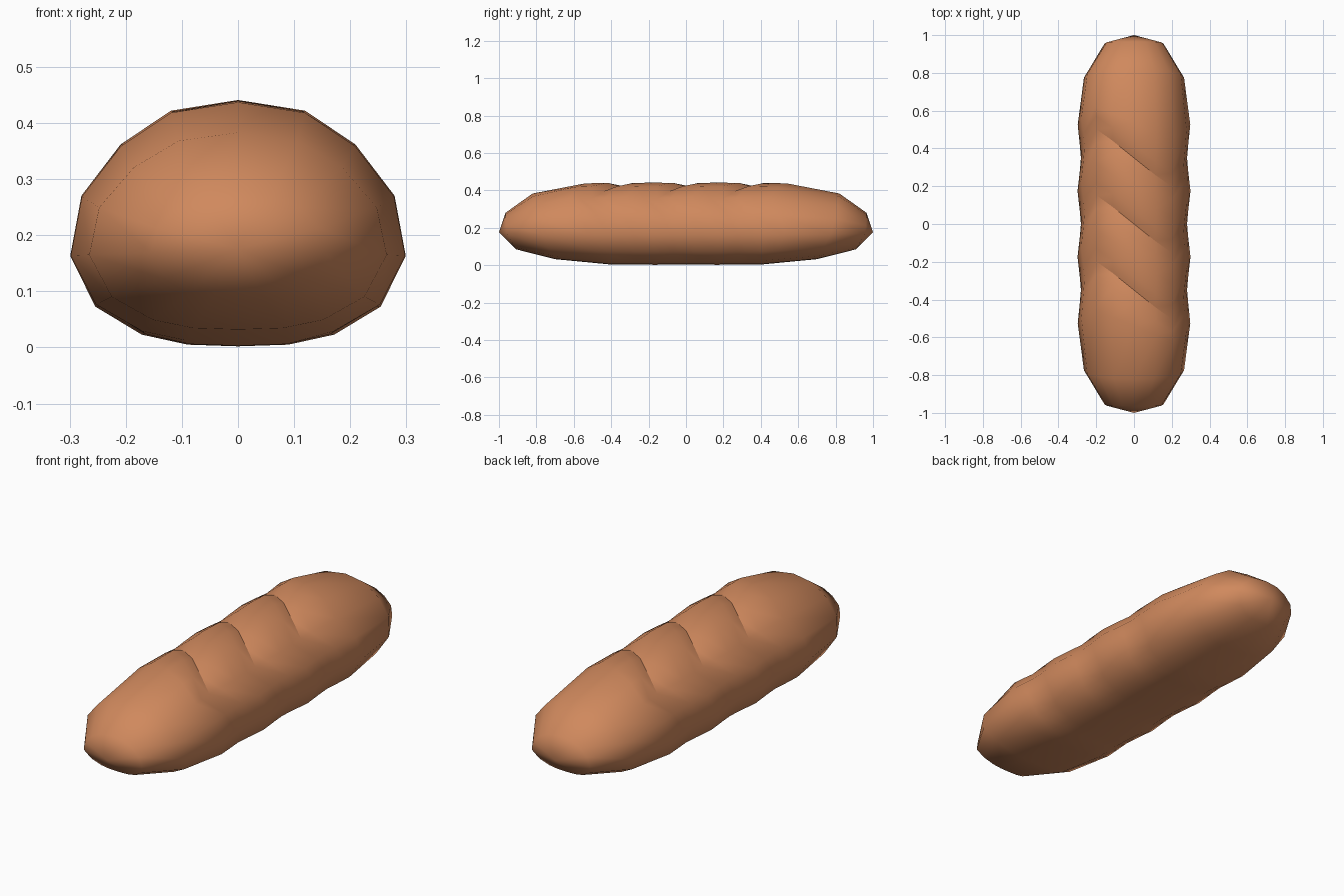
import bpy, bmesh

if "Cube" in bpy.data.objects:
    bpy.data.objects.remove(bpy.data.objects["Cube"])

MID = 0.175  # height of the loaf's end tips
# half cross-section, top centre to bottom: x, z, diagonal skew, slash depth
HALF = [(0, .44, 0, .02), (.12, .421, -.09, .026), (.21, .361, -.15, .004),
        (.28, .27, -.06, 0), (.30, .163, 0, 0), (.255, .072, 0, 0),
        (.172, .022, 0, 0), (.09, .004, 0, 0), (0, .001, 0, 0)]
SECTION = HALF + [(-x, z, -s, d) for x, z, s, d in HALF[-2:0:-1]]

# rings: side y, top y, bottom y, half width, top z, bottom z, skew amount, slash amount
tips = [(.96, .965, .91, .155, .28, .085, 0, 0),
        (.78, .82, .70, .265, .383, .032, 0, 0),
        (.53, .54, .46, .298, .437, .009, .55, 0)]
rings = [(-a, -b, -c, w, t, u, k, g) for a, b, c, w, t, u, k, g in tips]
for c in (-.35, 0, .35):
    for dy, w, g in ((-.07, .287, 0), (0, .281, 1), (.07, .287, 0)):
        y = c + dy
        rings.append((y, y, y * .95, w, .44, .003, 1, g))
    if c < .3:
        y = c + .175
        rings.append((y, y, y * .95, .299, .441, .002, 1, 0))
rings += tips[::-1]

# loaf: skin the rings, with slashes as creased rings across the crust
bm = bmesh.new()
loops = []
for ys, yt, yb, w, zt, zb, k, g in rings:
    loop = []
    for x, z, s, d in SECTION:
        if z > MID:
            f = (z - MID) / (.44 - MID)
            y, zz = ys + (yt - ys) * f, MID + (zt - MID) * f
        else:
            f = (MID - z) / (MID - .001)
            y, zz = ys + (yb - ys) * f, MID - (MID - zb) * f
        loop.append(bm.verts.new((x * w / .30, y + s * k, zz - d * g)))
    loops.append(loop)
n = len(SECTION)
for a, b in zip(loops, loops[1:]):
    for i in range(n):
        j = (i + 1) % n
        bm.faces.new((a[i], a[j], b[j], b[i]))
for loop, y in ((loops[0], -1), (loops[-1], 1)):
    tip = bm.verts.new((0, y, MID))
    for i in range(n):
        bm.faces.new((loop[i], loop[(i + 1) % n], tip))
bmesh.ops.recalc_face_normals(bm, faces=bm.faces)
for f in bm.faces:
    f.smooth = True
# keep the slash creases sharp
for r, loop in zip(rings, loops):
    if r[7]:
        for i in (-2, -1, 0, 1):
            bm.edges.get((loop[i], loop[i + 1])).smooth = False

mesh = bpy.data.meshes.new("bread_loaf")
bm.to_mesh(mesh)
bm.free()
loaf = bpy.data.objects.new("bread_loaf", mesh)
bpy.context.collection.objects.link(loaf)

crust = bpy.data.materials.new("crust_brown")
crust.diffuse_color = (.63, .25, .11, 1)
crust.use_nodes = True
crust.node_tree.nodes["Principled BSDF"].inputs["Base Color"].default_value = crust.diffuse_color
mesh.materials.append(crust)
